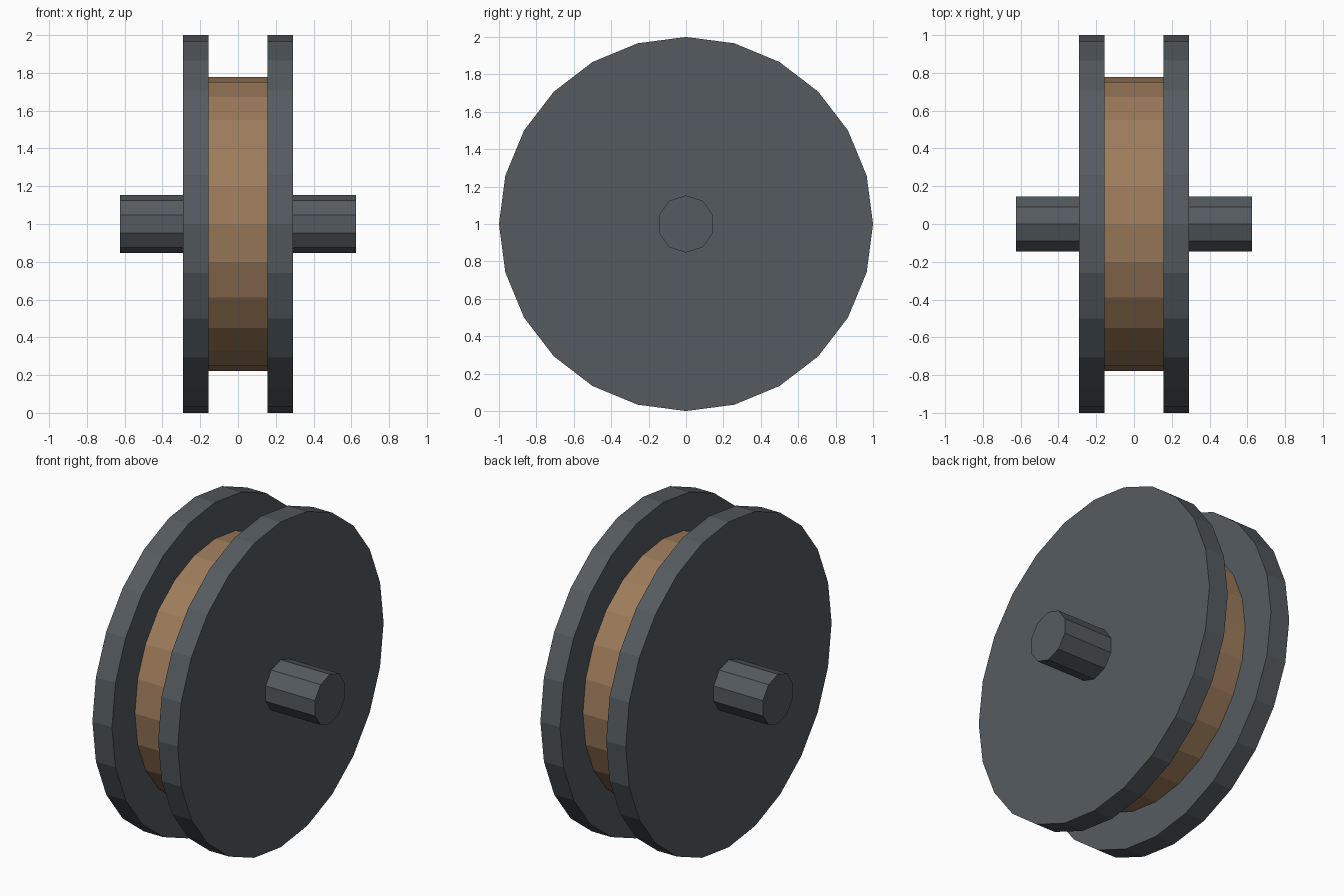
import bpy, bmesh
from math import sin, cos, tau

if "Cube" in bpy.data.objects:
    bpy.data.objects.remove(bpy.data.objects["Cube"])

CENTRE_Z = 1.0


def material(name, rgb):
    mat = bpy.data.materials.new(name)
    mat.diffuse_color = (*rgb, 1.0)
    mat.use_nodes = True
    mat.node_tree.nodes["Principled BSDF"].inputs["Base Color"].default_value = mat.diffuse_color
    return mat


def disc(name, x0, x1, radius, sides, mat):
    """Flat-shaded prism along x with one corner pointing straight up."""
    bm = bmesh.new()
    rim = [bm.verts.new((x0, radius * sin(tau * i / sides),
                         CENTRE_Z + radius * cos(tau * i / sides)))
           for i in range(sides)]
    face = bm.faces.new(rim)
    new = bmesh.ops.extrude_face_region(bm, geom=[face], use_keep_orig=True)["geom"]
    bmesh.ops.translate(bm, vec=(x1 - x0, 0, 0),
                        verts=[g for g in new if isinstance(g, bmesh.types.BMVert)])
    bmesh.ops.recalc_face_normals(bm, faces=bm.faces)
    mesh = bpy.data.meshes.new(name)
    bm.to_mesh(mesh)
    bm.free()
    mesh.materials.append(mat)
    obj = bpy.data.objects.new(name, mesh)
    bpy.context.collection.objects.link(obj)
    return obj


steel = material("dark_steel", (0.09, 0.105, 0.115))
tan = material("tan_drum", (0.34, 0.20, 0.105))

# Side flanges
disc("left_flange", -0.29, -0.157, 1.0, 24, steel)
disc("right_flange", 0.157, 0.29, 1.0, 24, steel)

# Drum between the flanges
disc("drum", -0.157, 0.157, 0.777, 24, tan)

# Axle stubs on the outer faces
disc("left_axle", -0.625, -0.29, 0.153, 10, steel)
disc("right_axle", 0.29, 0.625, 0.153, 10, steel)
